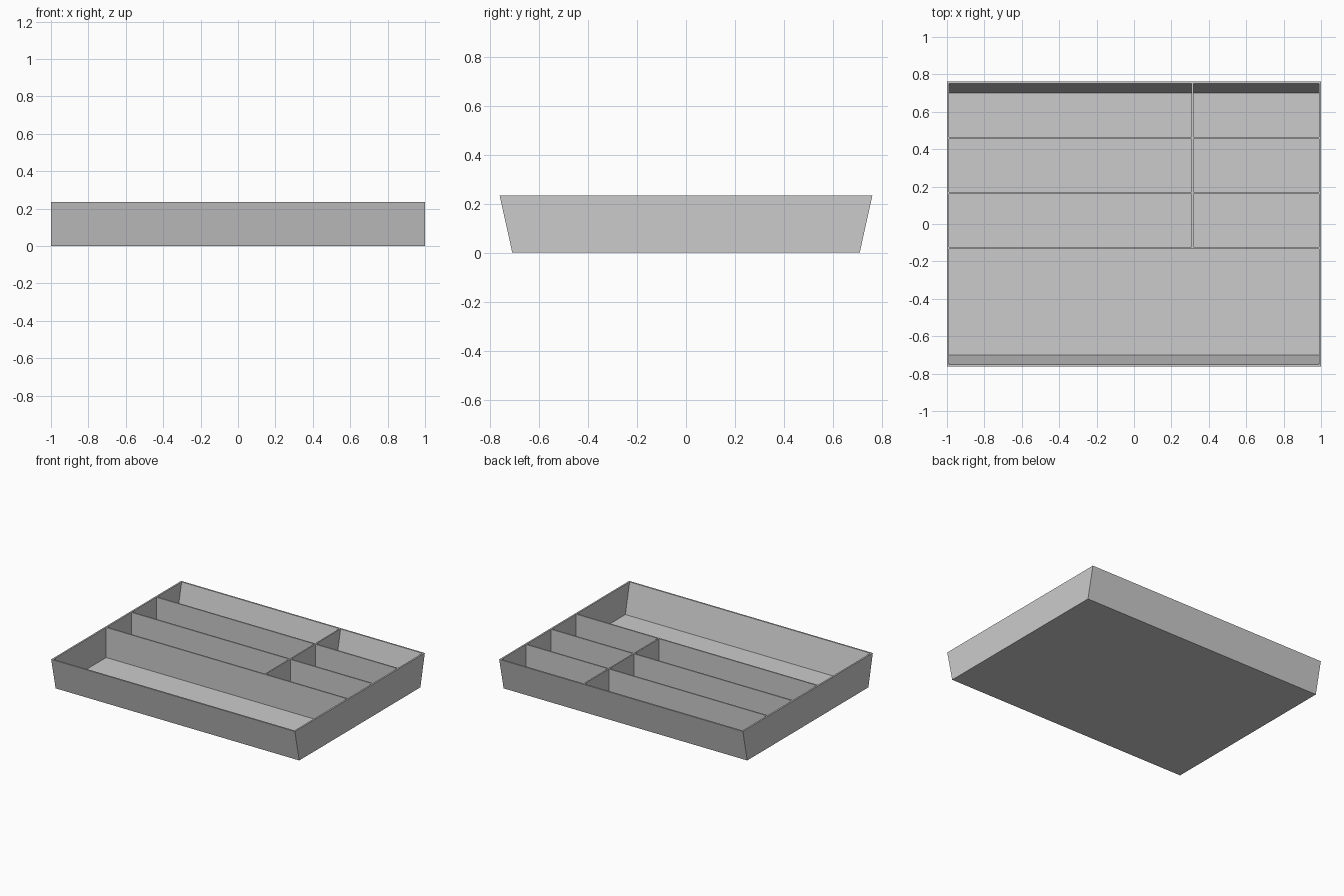
import bpy, bmesh

if "Cube" in bpy.data.objects:
    bpy.data.objects.remove(bpy.data.objects["Cube"])

H = 0.235            # tray height
T = 0.012            # wall and floor thickness
D = 0.010            # divider thickness
Y_BOTTOM, Y_TOP = 0.71, 0.762


def half_depth(z):
    """Outer half depth of the sloping front and back walls at height z."""
    return Y_BOTTOM + (Y_TOP - Y_BOTTOM) * z / H


def finish(name, bm):
    bmesh.ops.recalc_face_normals(bm, faces=bm.faces[:])
    mesh = bpy.data.meshes.new(name)
    bm.to_mesh(mesh)
    bm.free()
    obj = bpy.data.objects.new(name, mesh)
    bpy.context.collection.objects.link(obj)


def loft(name, rings):
    """Skin a stack of four-corner rings and cap both ends."""
    bm = bmesh.new()
    loops = [[bm.verts.new(p) for p in ring] for ring in rings]
    for a, b in zip(loops, loops[1:]):
        for i in range(4):
            j = (i + 1) % 4
            bm.faces.new((a[i], a[j], b[j], b[i]))
    bm.faces.new(loops[0])
    bm.faces.new(loops[-1])
    finish(name, bm)


def rect(x0, x1, y0, y1, z):
    return [(x0, y0, z), (x1, y0, z), (x1, y1, z), (x0, y1, z)]


def centred(x, y, z):
    return rect(-x, x, -y, y, z)


# Tray shell: outside bottom, outside rim, inside rim, inside floor
loft("tray_shell", [
    centred(1, Y_BOTTOM, 0),
    centred(1, Y_TOP, H),
    centred(1 - T, Y_TOP - T, H),
    centred(1 - T, half_depth(T) - T, T),
])

# Long dividers running the full width
rows = [-0.129, 0.165, 0.459]
for n, y in enumerate(rows, 1):
    loft(f"long_divider_{n}",
         [rect(-1 + T, 1 - T, y - D / 2, y + D / 2, z) for z in (T, H)])

# Short cross dividers between the rows; the last meets the sloping back wall
X = 0.312
for n, y in enumerate(rows, 1):
    rings = []
    for z in (T, H):
        end = rows[n] - D / 2 if n < len(rows) else half_depth(z) - T
        rings.append(rect(X - D / 2, X + D / 2, y + D / 2, end, z))
    loft(f"cross_divider_{n}", rings)
